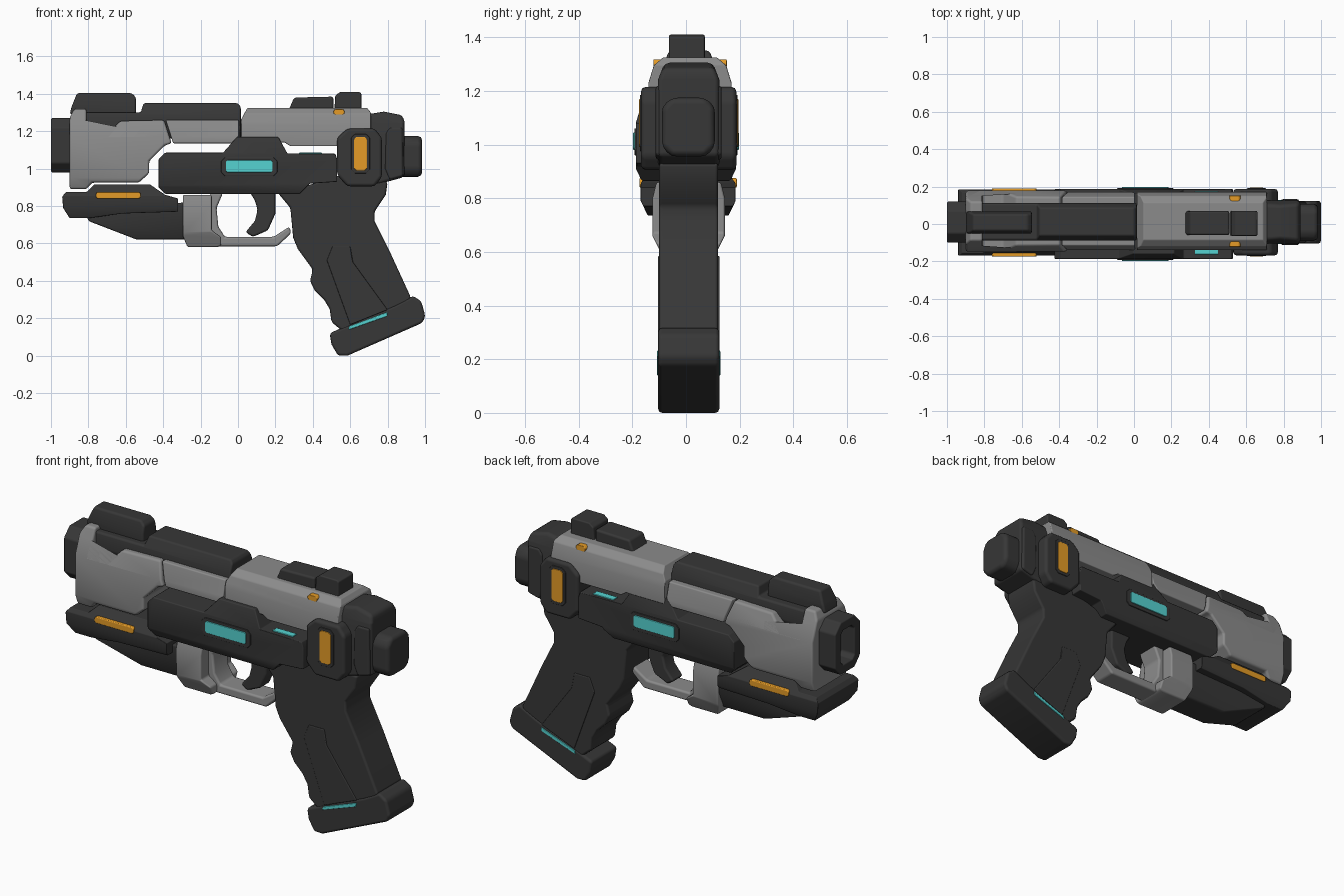
import bpy, bmesh, math


def material(name, rgb):
    m = bpy.data.materials.new(name)
    m.diffuse_color = (*rgb, 1)
    return m


DARK = material("charcoal", (0.038, 0.038, 0.038))
GREY = material("mid_grey", (0.26, 0.26, 0.26))
ORANGE = material("amber", (0.78, 0.33, 0.02))
CYAN = material("cyan", (0.09, 0.65, 0.64))


def half_width(profile, z):
    # Interpolate the half width from a list of (height, half width)
    if z <= profile[0][0]:
        return profile[0][1]
    for (z0, w0), (z1, w1) in zip(profile, profile[1:]):
        if z <= z1:
            return w0 + (w1 - w0) * (z - z0) / (z1 - z0)
    return profile[-1][1]


def extrude(pts, place, d0, d1):
    bm = bmesh.new()
    face = bm.faces.new([bm.verts.new(place(a, b, d0)) for a, b in pts])
    new = bmesh.ops.extrude_face_region(bm, geom=[face])["geom"]
    for v in new:
        if isinstance(v, bmesh.types.BMVert):
            v.co += place(0, 0, d1) - place(0, 0, d0)
    bmesh.ops.recalc_face_normals(bm, faces=bm.faces)
    return bm


def finish(name, bm, mat, bevel):
    bmesh.ops.recalc_face_normals(bm, faces=bm.faces)
    me = bpy.data.meshes.new(name)
    bm.to_mesh(me)
    bm.free()
    me.materials.append(mat)
    me.shade_smooth()
    me.set_sharp_from_angle(angle=math.radians(28))
    ob = bpy.data.objects.new(name, me)
    bpy.context.collection.objects.link(ob)
    if bevel:
        b = ob.modifiers.new("bevel", "BEVEL")
        b.width, b.segments, b.angle_limit = bevel, 2, math.radians(28)
        b.harden_normals = True
    return ob


from mathutils import Vector


def side_shape(a, b, d):
    return Vector((a, d, b))


def end_shape(a, b, d):
    return Vector((d, a, b))


# Side outline (x, z) pushed across y; an optional profile narrows it by height
def prism(name, pts, hw, mat, cy=0.0, profile=None, bevel=0.012):
    bm = extrude(pts, side_shape, -hw, hw)
    if profile:
        for z, _ in profile:
            bmesh.ops.bisect_plane(bm, geom=bm.verts[:] + bm.edges[:] + bm.faces[:],
                                   dist=1e-4, plane_co=(0, 0, z), plane_no=(0, 0, 1))
        for v in bm.verts:
            v.co.y = math.copysign(half_width(profile, v.co.z), v.co.y)
    for v in bm.verts:
        v.co.y += cy
    return finish(name, bm, mat, bevel)


# Matching plates on both sides, from y = inner to y = outer
def plates(name, pts, inner, outer, mat, cy=0.0, bevel=0.003):
    for side, s in (("right", -1), ("left", 1)):
        bm = extrude(pts, side_shape, cy + s * inner, cy + s * outer)
        finish(f"{name}_{side}", bm, mat, bevel)


def octagon(a0, a1, b0, b1, c):
    return [(a0 + c, b0), (a1 - c, b0), (a1, b0 + c), (a1, b1 - c),
            (a1 - c, b1), (a0 + c, b1), (a0, b1 - c), (a0, b0 + c)]


# Muzzle with sunken bore
bm = extrude(octagon(-0.1, 0.12, 0.98, 1.27, 0.05), end_shape, -1.0, -0.86)
front = [f for f in bm.faces if f.normal.x < -0.9]
bmesh.ops.inset_individual(bm, faces=front, thickness=0.055)
bmesh.ops.inset_individual(bm, faces=front, thickness=0.002, depth=-0.08)
finish("muzzle", bm, DARK, 0.008)

# Barrel, top rail and front sight
prism("barrel", [(-.85, 1.16), (-.85, 1.30), (-.52, 1.30), (-.505, 1.35), (.0, 1.35),
                 (.015, 1.33), (.015, 1.16)], .1, DARK, .012,
      [(1.16, .07), (1.21, .1), (1.29, .1), (1.35, .075)])
prism("front_sight", [(-.90, 1.29), (-.89, 1.33), (-.86, 1.405), (-.57, 1.405), (-.545, 1.38),
                      (-.545, 1.29)], .06, DARK, .008, [(1.34, .06), (1.405, .045)])

# Grey front housing
prism("front_shell", [(-.90, .89), (-.90, 1.275), (-.875, 1.32), (-.81, 1.32), (-.81, 1.18),
                      (-.70, 1.18), (-.63, 1.255), (-.395, 1.26), (-.355, 1.135), (-.39, 1.125),
                      (-.475, 1.04), (-.475, .975), (-.53, .925), (-.78, .925), (-.81, .89)],
      .165, GREY, .015, [(.89, .14), (.95, .163), (1.17, .163), (1.26, .13), (1.32, .105)])
prism("middle_shell", [(-.387, 1.26), (.005, 1.26), (.005, 1.175), (-.03, 1.135), (-.347, 1.135)],
      .155, GREY, .015, [(1.17, .155), (1.26, .13)])

# Grey rear slide
prism("rear_slide", [(.015, 1.14), (.015, 1.26), (.05, 1.325), (.69, 1.325), (.71, 1.30),
                     (.71, 1.12), (.28, 1.12), (.25, 1.14)], .155, GREY, .015,
      [(1.23, .155), (1.295, .135), (1.325, .10)])
plates("slide_light", octagon(.51, .57, 1.287, 1.318, .01), .09, .137, ORANGE, .015, .004)
prism("rear_sight_base", [(.27, 1.31), (.30, 1.38), (.51, 1.385), (.51, 1.31)], .065, DARK, .005)
prism("rear_sight", [(.515, 1.31), (.52, 1.39), (.545, 1.41), (.65, 1.41), (.66, 1.40),
                     (.66, 1.31)], .067, DARK, .003)

# Main frame with cyan lights
prism("frame", [(-.425, 1.05), (-.39, 1.085), (-.08, 1.085), (-.005, 1.17), (.215, 1.17),
                (.265, 1.08), (.52, 1.08), (.53, 1.05), (.53, .93), (.385, .92), (.33, .865),
                (-.39, .865), (-.425, .90)], .187, DARK, 0,
      [(.865, .165), (.91, .187), (1.08, .187), (1.17, .16)])
plates("frame_bezel", octagon(-.09, .21, .96, 1.06, .02), .18, .192, DARK)
plates("frame_light", octagon(-.065, .185, .98, 1.045, .008), .18, .197, CYAN)
plates("top_light", [(.325, 1.07), (.325, 1.085), (.45, 1.085), (.45, 1.07)], .13, .168, CYAN, .005)

# Rear side plates with amber lights
prism("rear_side_plate", [(.53, 1.165), (.585, 1.215), (.73, 1.215), (.77, 1.165), (.77, .955),
                          (.73, .905), (.585, .905), (.53, .965)], .178, DARK, .01, None, .018)
plates("rear_light_bezel", octagon(.605, .705, .975, 1.185, .02), .17, .182, DARK, .01)
plates("rear_light", octagon(.62, .69, .99, 1.17, .012), .17, .185, ORANGE, .01)

# Rear block and end knob
prism("rear_block", [(.69, 1.29), (.78, 1.305), (.88, 1.285), (.89, 1.25), (.89, .955),
                     (.78, .925), (.69, .90)], .115, DARK, .01,
      [(1.24, .115), (1.305, .09)], .018)
prism("rear_block_side", [(.79, 1.19), (.81, 1.22), (.88, 1.22), (.883, .96), (.81, .94),
                          (.785, 1.0)], .123, DARK, .01)
finish("end_knob", extrude(octagon(-.09, .108, .955, 1.175, .035), end_shape, .86, .985), DARK, .025)

# Grip with finger grooves, side panels and base
prism("grip", [(.205, .88), (.28, .79), (.295, .63), (.32, .57), (.40, .46), (.385, .40),
               (.41, .35), (.46, .30), (.49, .25), (.50, .18), (.56, .13), (.91, .29),
               (.925, .31), (.81, .56), (.73, .72), (.73, .77), (.79, .86), (.80, .93),
               (.53, .96), (.34, .90)], .11, DARK, .01, None, .02)
plates("grip_panel", [(.475, .51), (.505, .585), (.60, .585), (.615, .50), (.80, .245),
                      (.60, .165)], .10, .115, DARK, .01, .005)
prism("grip_base", [(.49, .12), (.57, .155), (.84, .27), (.935, .32), (.98, .29), (1.002, .21),
                    (.985, .175), (.585, 0), (.535, 0), (.50, .06)], .114, DARK, .01, None, .015)
plates("grip_light", [(.59, .138), (.595, .157), (.80, .233), (.797, .211)], .10, .118, CYAN, .01)

# Trigger, guard and guard mount
prism("trigger", [(.06, .88), (.20, .88), (.20, .76), (.16, .67), (.08, .635), (.04, .66),
                  (.09, .72), (.105, .78), (.09, .83)], .045, DARK, .008)
prism("trigger_guard", [(-.15, .87), (-.08, .87), (-.115, .79), (-.105, .69), (-.07, .635),
                        (.19, .635), (.275, .69), (.285, .655), (.21, .585), (-.11, .585),
                        (-.15, .62)], .065, GREY, .008)
prism("guard_mount", [(-.295, .86), (-.14, .86), (-.14, .67), (-.09, .635), (-.09, .59),
                      (-.11, .58), (-.27, .58), (-.295, .64)], .135, GREY, .01,
      [(.58, .095), (.66, .135), (.80, .135), (.86, .12)])

# Module under the barrel
prism("under_module", [(-.94, .85), (-.92, .875), (-.81, .875), (-.77, .915), (-.47, .915),
                       (-.39, .86), (-.32, .84), (-.32, .77), (-.62, .76), (-.80, .735),
                       (-.90, .735), (-.935, .79)], .175, DARK, .008,
      [(.735, .15), (.79, .177), (.855, .177), (.915, .135)], .015)
prism("under_module_belly", [(-.82, .77), (-.28, .82), (-.28, .62), (-.54, .62), (-.80, .72)],
      .125, DARK, .008, [(.62, .08), (.72, .125)])
plates("under_light", octagon(-.76, -.52, .84, .875, .008), .15, .182, ORANGE, .008, .005)
